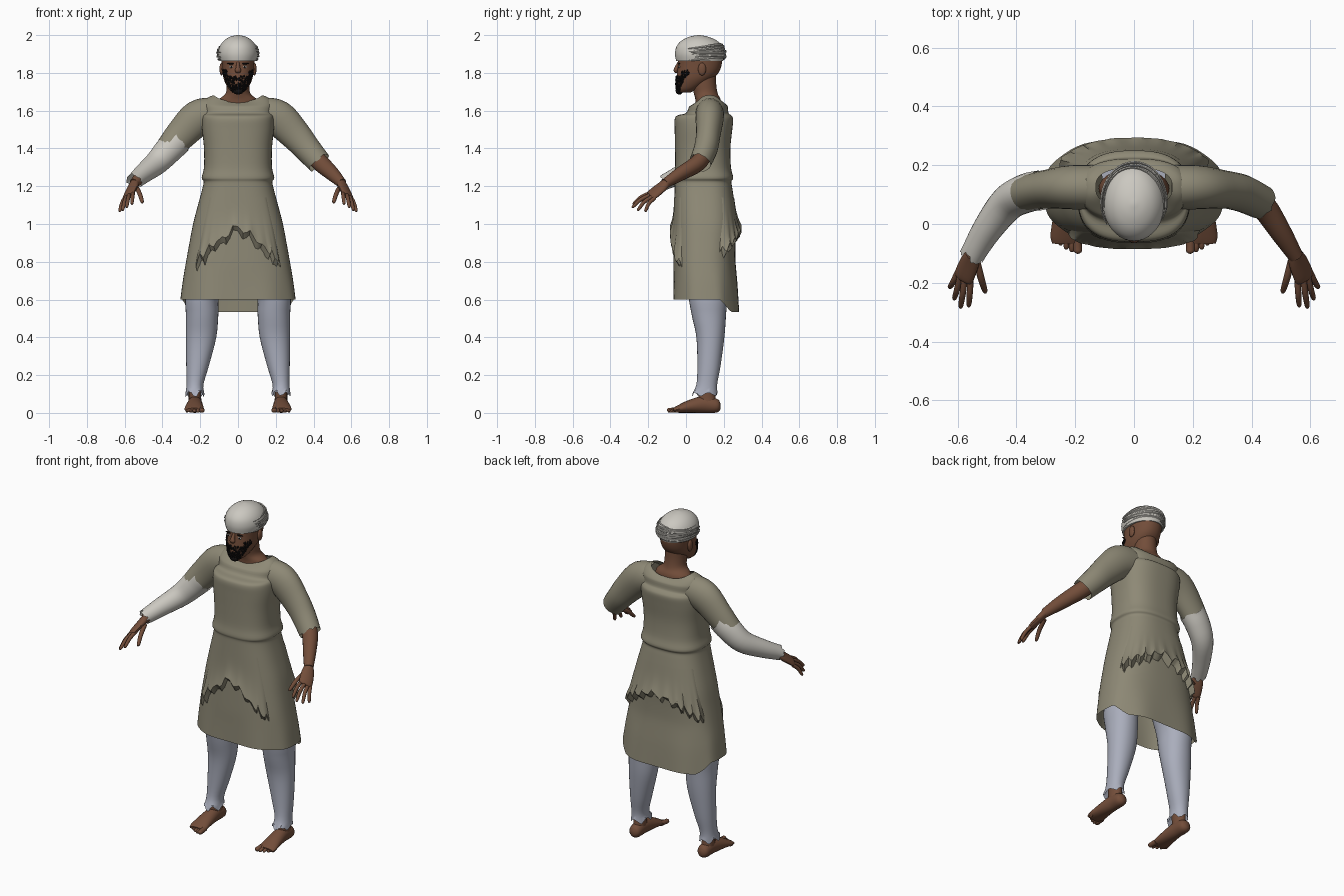
import bpy, bmesh, math, random
from mathutils import Vector, Matrix

random.seed(4)
cube = bpy.data.objects.get("Cube")
if cube:
    bpy.data.objects.remove(cube)
TAU = math.tau
made = []


def material(name, r, g, b):
    m = bpy.data.materials.new(name)
    m.use_nodes = True
    m.diffuse_color = (r, g, b, 1)
    bsdf = m.node_tree.nodes["Principled BSDF"]
    bsdf.inputs["Base Color"].default_value = (r, g, b, 1)
    bsdf.inputs["Roughness"].default_value = 0.9
    return m


OLIVE = material("olive_cloth", 0.27, 0.25, 0.18)
WHITE = material("white_cloth", 0.60, 0.58, 0.53)
BLUE = material("pale_blue_cloth", 0.40, 0.42, 0.50)
SKIN = material("brown_skin", 0.17, 0.075, 0.042)
BLACK = material("black_hair", 0.006, 0.005, 0.005)
EYE = material("eye_white", 0.55, 0.52, 0.48)


def finish(name, bm, mat):
    bmesh.ops.recalc_face_normals(bm, faces=bm.faces)
    me = bpy.data.meshes.new(name)
    bm.to_mesh(me)
    bm.free()
    me.materials.append(mat)
    ob = bpy.data.objects.new(name, me)
    bpy.context.collection.objects.link(ob)
    made.append(ob)
    return ob


def loft(name, rings, mat, caps=(True, True)):
    """Skin a list of closed point rings."""
    bm = bmesh.new()
    vs = [[bm.verts.new(p) for p in r] for r in rings]
    n = len(vs[0])
    for a, b in zip(vs, vs[1:]):
        for i in range(n):
            j = (i + 1) % n
            bm.faces.new((a[i], a[j], b[j], b[i]))
    for ring, cap in zip((vs[0], vs[-1]), caps):
        if cap:
            bm.faces.new(ring)
    return finish(name, bm, mat)


def smooth(rows, k=4):
    """Catmull-Rom resampling of profile rows."""
    out = []
    for i in range(len(rows) - 1):
        p = [rows[max(0, min(len(rows) - 1, i + d))] for d in (-1, 0, 1, 2)]
        for s in range(k):
            t = s / k
            out.append([0.5 * (2 * b + (c - a) * t + (2 * a - 5 * b + 4 * c - d) * t * t
                               + (3 * b - a - 3 * c + d) * t ** 3) for a, b, c, d in zip(*p)])
    return out + [list(rows[-1])]


def clamp(v):
    return max(0.0, min(1.0, v))


def power(v, e):
    return math.copysign(abs(v) ** (2 / e), v)


def ring_point(row, th, e=2.0, off=0.0):
    z, hw, y0, y1, cx = row
    return Vector((cx + (hw + off) * power(math.cos(th), e),
                   (y0 + y1) / 2 + ((y1 - y0) / 2 + off) * power(math.sin(th), e), z))


def at(rows, z, th, e=2.0, off=0.0):
    """Point on a stacked body at height z and angle th."""
    for a, b in zip(rows, rows[1:]):
        if a[0] <= z <= b[0]:
            t = (z - a[0]) / max(b[0] - a[0], 1e-6)
            return ring_point([p + (q - p) * t for p, q in zip(a, b)], th, e, off)
    return ring_point(rows[0] if z < rows[0][0] else rows[-1], th, e, off)


def stack(name, rows, mat, e=2.0, n=40, caps=(True, True), tweak=None):
    rings = []
    for r in rows:
        ring = [ring_point(r, TAU * i / n, e) for i in range(n)]
        if tweak:
            for i, p in enumerate(ring):
                tweak(p, TAU * i / n)
        rings.append(ring)
    return loft(name, rings, mat, caps)


def tube(name, pts, mat, side=(0, 1, 0), n=16, caps=(True, True), k=4, jag=0.0):
    """Limb through rows of x, y, z, radius along side, radius across."""
    pts = smooth(pts, k)
    c = [Vector(p[:3]) for p in pts]
    rings = []
    for i, p in enumerate(pts):
        t = (c[min(i + 1, len(c) - 1)] - c[max(i - 1, 0)]).normalized()
        u = Vector(side)
        u = (u - t * u.dot(t)).normalized()
        v = t.cross(u)
        end = jag if i in (0, len(pts) - 1) else 0
        rings.append([c[i] + u * p[3] * math.cos(TAU * j / n) + v * p[4] * math.sin(TAU * j / n)
                      + t * random.uniform(-end, end) for j in range(n)])
    return loft(name, rings, mat, caps)


def flip(pts, s):
    return [(s * p[0],) + tuple(p[1:]) for p in pts]


def ellipsoid(name, loc, scale, mat):
    bm = bmesh.new()
    bmesh.ops.create_uvsphere(bm, u_segments=16, v_segments=10, radius=1,
                              matrix=Matrix.Translation(loc) @ Matrix.Diagonal((*scale, 1)))
    return finish(name, bm, mat)


# Tunic: flared skirt, gathered waist, boxy chest, dipped collar
E = 2.6
tunic = smooth([(z, w, a, b, 0) for z, w, a, b in (
    (.60, .305, -.07, .285), (.70, .292, -.068, .275), (.80, .275, -.067, .262),
    (.90, .257, -.065, .262), (1.0, .238, -.063, .266), (1.1, .212, -.062, .258),
    (1.19, .188, -.06, .245), (1.225, .182, -.06, .24), (1.245, .192, -.065, .25),
    (1.30, .18, -.058, .238), (1.4, .18, -.058, .235), (1.5, .19, -.06, .245),
    (1.555, .19, -.06, .25), (1.575, .185, -.045, .24), (1.588, .18, .0, .225),
    (1.63, .185, .02, .22), (1.665, .165, .045, .205), (1.682, .13, .06, .19))])


def drape(p, th):
    s, low = math.sin(th), clamp((.78 - p.z) / .18)
    dip = clamp((p.z - 1.62) / .06)
    p.z -= .065 * low * clamp((s - .3) / .4) + .035 * dip * s * s
    p.y += .004 * low * math.sin(7 * th)


stack("tunic", tunic, OLIVE, E, 64, (False, False), drape)

# Torn overlay on the front and back of the skirt
N, STEPS = 120, 7
rings = [[] for _ in range(STEPS + 2)]
for i in range(N):
    th = TAU * i / N
    s, x = math.sin(th), abs(at(tunic, .9, th, E).x)
    tooth = (0, .022, .008, -.014)[i % 4] + random.uniform(-.012, .012)
    if s < 0:
        edge, fade, flare = .97 - .17 * (x / .19) ** 1.4, clamp((-s - .62) / .14), .020
    else:
        edge, fade, flare = .97 - .12 * (x / .24) ** 2, clamp((s - .35) / .2), .026
    edge = max(edge, .78) + tooth
    for k in range(STEPS + 1):
        t = k / STEPS
        off = -.008 + fade * (.010 + flare * t ** 3)
        rings[k].append(at(tunic, 1.14 + (edge - 1.14) * t, th, E, off))
    rings[-1].append(at(tunic, edge - .03 - .02 * random.random(), th, E, -.008))
loft("torn_overlay", rings, OLIVE, (False, False))

# Neck and head
stack("neck", smooth([(1.60, .12, .05, .19, 0), (1.655, .105, .05, .185, 0), (1.69, .066, .042, .168, 0),
                      (1.74, .06, .03, .16, 0), (1.80, .06, .03, .16, 0)]), SKIN)
head = smooth([(1.695, .025, -.035, .02, 0), (1.715, .05, -.047, .06, 0), (1.76, .073, -.05, .13, 0),
               (1.80, .082, -.047, .172, 0), (1.85, .086, -.042, .19, 0), (1.90, .09, -.04, .19, 0)])
stack("head", head, SKIN, 2.2)
tube("nose", [(0, -.036, 1.855, .008, .008), (0, -.048, 1.83, .011, .011),
              (0, -.053, 1.812, .017, .012), (0, -.045, 1.803, .010, .006)], SKIN, (1, 0, 0), 12)
for s, side in ((1, "left"), (-1, "right")):
    ellipsoid(side + "_ear", (s * .087, .085, 1.82), (.011, .021, .034), SKIN)
    th = -math.pi / 2 + s * .39
    ellipsoid(side + "_eye", at(head, 1.832, th, 2.2), (.013, .004, .006), EYE)
    ellipsoid(side + "_iris", at(head, 1.832, th, 2.2, .002), (.005, .004, .005), BLACK)
    ellipsoid(side + "_brow", at(head, 1.849, th, 2.2, .002), (.021, .005, .004), BLACK)

# Beard: scattered small tufts, denser at the chin
bm = bmesh.new()
for i in range(420):
    z = random.uniform(1.695, 1.815)
    spread = .75 + .45 * clamp((z - 1.70) / .1)
    a = random.uniform(-spread, spread)
    p = at(head, z, a - math.pi / 2, 2.2, .003)
    lips = abs(z - 1.752) < .006 and abs(p.x) < .022
    cheek = z > 1.782 and abs(p.x) < .058
    if lips or cheek:
        continue
    size = random.uniform(.003, .0065)
    bmesh.ops.create_icosphere(bm, subdivisions=1, radius=size,
                               matrix=Matrix.Translation(p) @ Matrix.Diagonal((1, 1, 1.2, 1)))
finish("beard", bm, BLACK)
ellipsoid("chin_tuft", (0, -.035, 1.705), (.028, .02, .02), BLACK)

# Head wrap with rolled folds round the sides and back
wrap = smooth([(1.862, .098, -.052, .196, 0), (1.90, .106, -.058, .205, 0), (1.94, .097, -.05, .193, 0),
               (1.972, .073, -.022, .162, 0), (1.992, .04, .02, .115, 0), (2.0, .006, .062, .074, 0)])
stack("head_wrap", wrap, WHITE)
for i in range(7):
    start, stop = random.uniform(-.6, -.1), math.pi + random.uniform(.1, .6)
    pts = []
    for j in range(25):
        th = start + (stop - start) * j / 24
        z = 1.872 + .011 * i + .005 * math.sin(2 * th + i) + .008 * math.sin(th)
        r = .0055 * math.sin(math.pi * (j + .5) / 25) ** .4
        pts.append((*at(wrap, z, th, 2, .004 + .003 * (i % 2)), r * 1.4, r * .8))
    tube("wrap_fold_%d" % (i + 1), pts, WHITE, (0, 0, 1), 6, k=1)

# Arms: the left forearm is bare, the right one has a pale sleeve
SLEEVE = [(.12, .125, 1.585, .075, .085), (.21, .125, 1.562, .075, .095), (.30, .118, 1.475, .065, .083),
          (.365, .105, 1.400, .063, .072), (.43, .075, 1.325, .058, .064)]
PALE = [(.315, .115, 1.445, .068, .076), (.365, .105, 1.395, .066, .074), (.43, .07, 1.325, .06, .064),
        (.50, -.02, 1.268, .05, .052), (.55, -.105, 1.225, .042, .042)]
FOREARM = [(.39, .095, 1.37, .045, .045), (.44, .06, 1.32, .044, .046), (.50, -.03, 1.265, .036, .038),
           (.55, -.11, 1.215, .026, .026)]
PALM = [(.545, -.10, 1.222, .024, .022), (.558, -.13, 1.195, .036, .02), (.578, -.178, 1.156, .039, .016),
        (.582, -.19, 1.147, .03, .010)]
FINGERS = {"thumb": ((.535, -.125, 1.19), (.505, -.235, 1.112)),
           "index_finger": ((.555, -.178, 1.168), (.562, -.283, 1.105)),
           "middle_finger": ((.575, -.18, 1.158), (.59, -.287, 1.088)),
           "ring_finger": ((.590, -.175, 1.147), (.612, -.258, 1.072)),
           "little_finger": ((.600, -.165, 1.138), (.628, -.218, 1.066))}
# Legs and feet
LEGGING = smooth([(.10, .050, .032, .167, .228), (.15, .045, .055, .165, .228), (.25, .060, .060, .183, .214),
                  (.40, .080, .055, .203, .195), (.52, .086, .030, .212, .190), (.65, .09, .01, .22, .185),
                  (.90, .10, 0, .22, .11)])
FOOT = [(.228, .183, .035, .012, .014), (.228, .165, .036, .034, .035), (.228, .10, .045, .038, .045),
        (.230, .02, .034, .046, .034), (.232, -.04, .02, .052, .02), (.232, -.065, .014, .046, .012)]


def tatter(p, th):
    if p.z < .11:
        p.z += .012 * math.sin(5 * th) + random.uniform(-.006, .006)


for s, side in ((1, "left"), (-1, "right")):
    if s > 0:
        tube("left_sleeve", SLEEVE, OLIVE, n=24, caps=(True, False), jag=.006)
    else:
        tube("right_sleeve", flip(SLEEVE[:4], s), OLIVE, n=24, caps=(True, False))
        tube("right_pale_sleeve", flip(PALE, s), WHITE, n=24, caps=(False, False), jag=.012)
    tube(side + "_forearm", flip(FOREARM, s), SKIN)
    across = (s * .042, .015, -.03)
    tube(side + "_palm", flip(PALM, s), SKIN, across)
    for finger, (a, b) in FINGERS.items():
        a, b = Vector(a), Vector(b)
        mid = a.lerp(b, .5) + Vector((0, -.004, .008))
        r = .012 if finger == "thumb" else .0105
        rows = [(*a, r, r), (*mid, r, r), (*a.lerp(b, .9), r * .8, r * .8), (*b, r * .3, r * .3)]
        tube(side + "_" + finger, flip(rows, s), SKIN, across, 10)
    rows = [r[:4] + [s * r[4]] for r in LEGGING]
    stack(side + "_legging", rows, BLUE, 2.1, 32, (False, True), tatter)
    tube(side + "_foot", flip(FOOT, s), SKIN, (1, 0, 0), 20)
    tube(side + "_ankle", flip([(.228, .115, .04, .036, .05), (.228, .11, .09, .033, .045),
                                (.228, .108, .18, .034, .045)], s), SKIN, (1, 0, 0))
    for i in range(5):
        r = .015 if i == 0 else .0105 - .0006 * i
        x, tip = .194 + .0195 * i, -.10 + .002 * i + .0023 * i * i
        rows = [(x, -.04, .017, r, r), (x - .002, tip + .022, .014, r, r * .9),
                (x - .003, tip + .006, r * .9, r * .9, r * .8), (x - .003, tip, r * .8, r * .3, r * .3)]
        tube("%s_toe_%d" % (side, i + 1), flip(rows, s), SKIN, (1, 0, 0), 10)

# Smooth shading with sharp creases kept
bpy.ops.object.select_all(action='DESELECT')
for ob in made:
    ob.select_set(True)
bpy.context.view_layer.objects.active = made[0]
bpy.ops.object.shade_smooth_by_angle(angle=math.radians(40))
